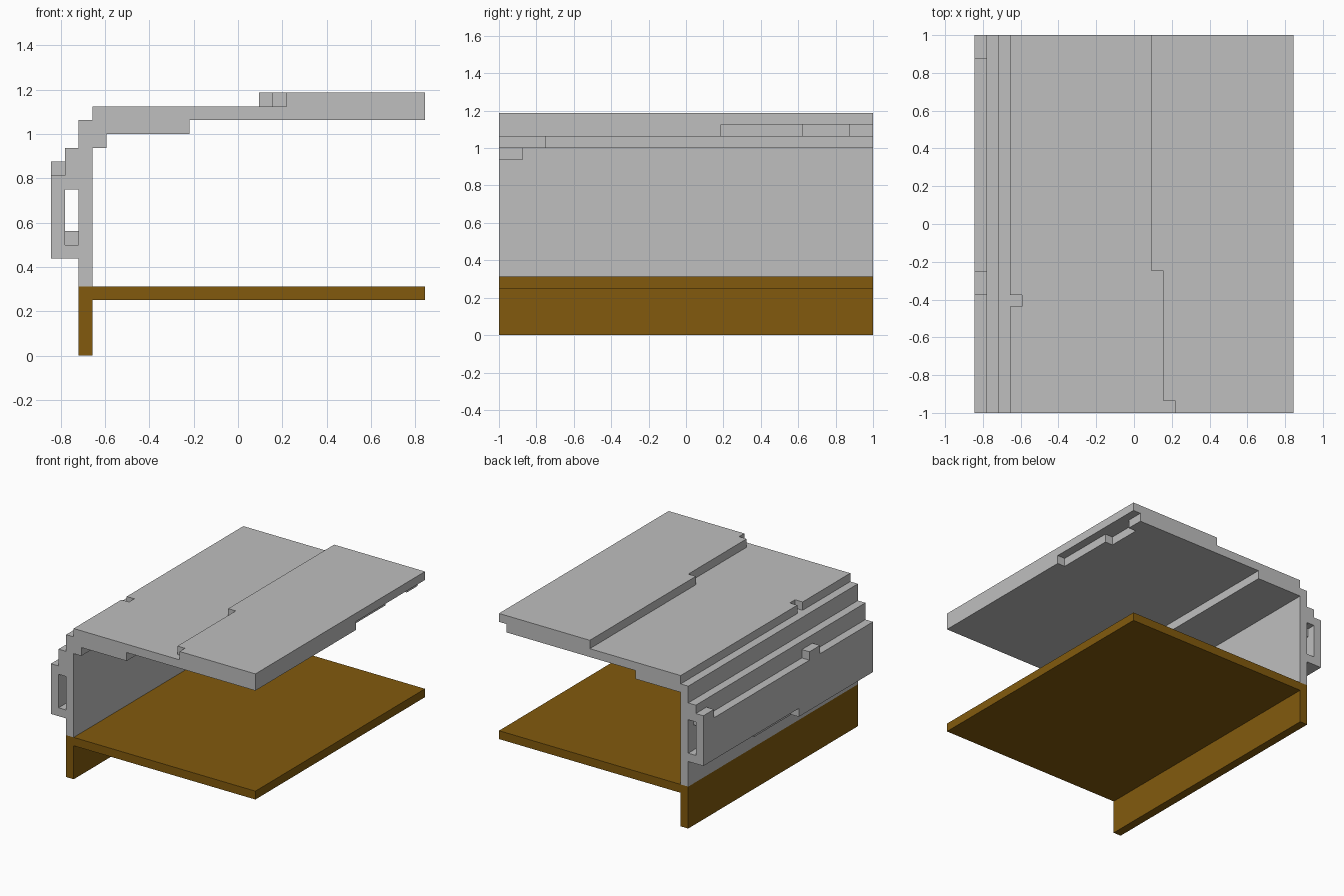
import bpy
import bmesh
from mathutils import Vector

if "Cube" in bpy.data.objects:
    bpy.data.objects.remove(bpy.data.objects["Cube"], do_unlink=True)

U = 1 / 16      # grid step: every edge sits on this grid
X0 = 13.5       # column 0 is the outer face of the wall side


def material(name, rgb):
    m = bpy.data.materials.new(name)
    m.use_nodes = True
    m.diffuse_color = (*rgb, 1)
    m.node_tree.nodes["Principled BSDF"].inputs["Base Color"].default_value = (*rgb, 1)
    return m


grey = material("light grey", (0.52, 0.52, 0.52))
brown = material("brown", (0.223, 0.102, 0.004))


def extrude(name, outline, start, end, axis, mat):
    """Extrude an outline: (x, y) along z, or (y, z) along x, in grid steps."""
    def place(a, b, c):
        x, y, z = (a, b, c) if axis == "z" else (c, a, b)
        return Vector((x - X0, y, z)) * U
    bm = bmesh.new()
    face = bm.faces.new([bm.verts.new(place(a, b, start)) for a, b in outline])
    out = bmesh.ops.extrude_face_region(bm, geom=[face], use_keep_orig=True)
    verts = [g for g in out["geom"] if isinstance(g, bmesh.types.BMVert)]
    shift = place(0, 0, end) - place(0, 0, start)
    bmesh.ops.translate(bm, verts=verts, vec=shift)
    bmesh.ops.recalc_face_normals(bm, faces=bm.faces)
    me = bpy.data.meshes.new(name)
    bm.to_mesh(me)
    bm.free()
    me.materials.append(mat)
    ob = bpy.data.objects.new(name, me)
    bpy.context.collection.objects.link(ob)
    return ob


def box(name, x, y, z, mat):
    return extrude(name, [(x[0], y[0]), (x[1], y[0]), (x[1], y[1]), (x[0], y[1])],
                   z[0], z[1], "z", mat)


FULL = (-16, 16)

# Brown base: skirt and floor
box("skirt", (2, 3), FULL, (0, 5), brown)
box("floor", (3, 27), FULL, (4, 5), brown)

# Upright wall
box("wall", (2, 3), FULL, (5, 17), grey)

# Roof slab, with a slot over the wall and a stepped recess in the far edge
extrude("roof", [(3, -16), (27, -16), (27, 3), (26, 3), (26, 10), (25, 10),
                 (25, 14), (26, 14), (26, 16), (3, 16),
                 (3, -6), (4, -6), (4, -7), (3, -7)], 17, 18, "z", grey)

# Raised roof layer with a stepped inner edge
extrude("raised_roof", [(17, -16), (27, -16), (27, 16), (15, 16), (15, -4),
                        (16, -4), (16, -15), (17, -15)], 18, 19, "z", grey)

# Ledge under the roof and its corner block
extrude("roof_ledge", [(3, -16), (10, -16), (10, -12), (9, -12), (9, 16), (3, 16)],
        16, 17, "z", grey)
box("corner_block", (3, 4), (-16, -14), (15, 16), grey)

# Side rails joining the outer panel to the wall
extrude("upper_rail", [(-16, 12), (15, 12), (15, 13), (16, 13), (16, 15), (-16, 15)],
        1, 2, "x", grey)
box("lower_rail_front", (1, 2), (-16, 5), (7, 8), grey)
box("lower_rail_back", (1, 2), (5, 16), (8, 9), grey)

# Outer panel with raised tabs and a stepped lower edge
extrude("outer_panel", [(-16, 7), (-2, 7), (-2, 8), (16, 8), (16, 14), (14, 14),
                        (14, 13), (-4, 13), (-4, 14), (-6, 14), (-6, 13), (-16, 13)],
        0, 1, "x", grey)
